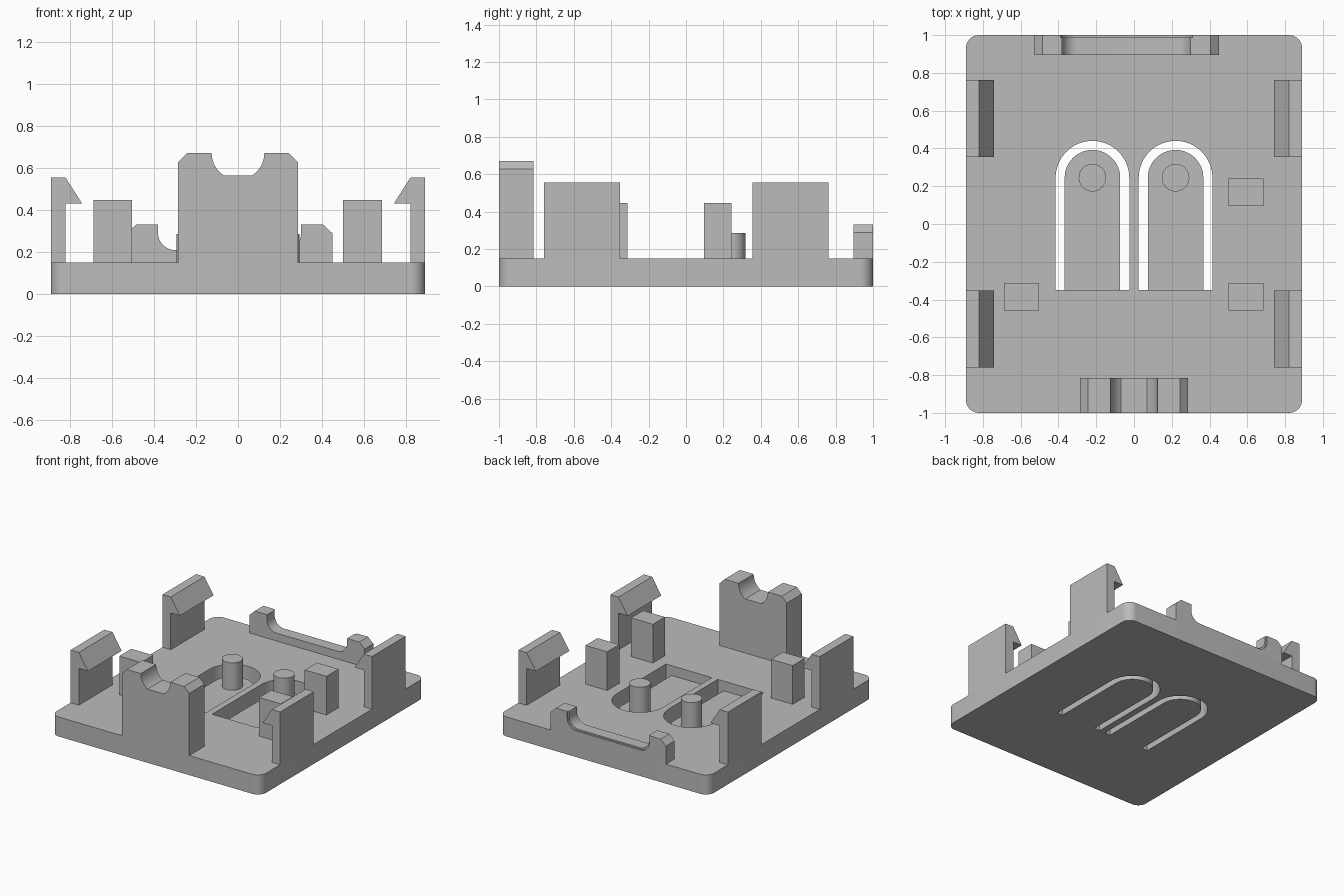
import bpy, bmesh, math
from mathutils import Vector

cube = bpy.data.objects.get("Cube")
if cube:
    bpy.data.objects.remove(cube, do_unlink=True)

grey = bpy.data.materials.new("plain grey")
grey.use_nodes = True
GREY = (0.5, 0.5, 0.5, 1)
grey.diffuse_color = GREY
grey.node_tree.nodes["Principled BSDF"].inputs["Base Color"].default_value = GREY

BASE_TOP = 0.15
TONGUE_TOP = 0.075


def arc(cx, cy, r, start, end, steps=16):
    """Points on an arc, angles in degrees."""
    angles = [math.radians(start + (end - start) * i / steps) for i in range(steps + 1)]
    return [(cx + r * math.cos(a), cy + r * math.sin(a)) for a in angles]


def prism(name, outline, low, high, upright=False):
    """Extrude an outline: xy along z, or (upright) xz along y."""
    bm = bmesh.new()
    place = (lambda p: (p[0], low, p[1])) if upright else (lambda p: (p[0], p[1], low))
    face = bm.faces.new([bm.verts.new(place(p)) for p in outline])
    step = Vector((0, high - low, 0)) if upright else Vector((0, 0, high - low))
    new = bmesh.ops.extrude_face_region(bm, geom=[face])["geom"]
    bmesh.ops.translate(bm, vec=step, verts=[v for v in new if isinstance(v, bmesh.types.BMVert)])
    bmesh.ops.recalc_face_normals(bm, faces=bm.faces)
    mesh = bpy.data.meshes.new(name)
    bm.to_mesh(mesh)
    bm.free()
    mesh.materials.append(grey)
    obj = bpy.data.objects.new(name, mesh)
    bpy.context.collection.objects.link(obj)
    return obj


def smooth(obj):
    bpy.ops.object.select_all(action="DESELECT")
    obj.select_set(True)
    bpy.context.view_layer.objects.active = obj
    bpy.ops.object.shade_smooth_by_angle(angle=math.radians(30))


def arch(cx, r):
    """Straight-sided outline with a round far end."""
    return [(cx - r, -0.35), (cx + r, -0.35)] + arc(cx, 0.245, r, 0, 180, 32)


def box(name, x0, x1, y0, y1, top):
    return prism(name, [(x0, y0), (x1, y0), (x1, y1), (x0, y1)], BASE_TOP, top)


# Base plate with rounded corners
R = 0.07
corners = []
for sx, sy, start in ((1, 1, 0), (-1, 1, 90), (-1, -1, 180), (1, -1, 270)):
    corners += arc(sx * (0.89 - R), sy * (1 - R), R, start, start + 90, 10)
base = prism("base_plate", corners, 0, BASE_TOP)

# Two arched openings through the plate
for cx in (-0.22, 0.22):
    cutter = prism("opening_cutter", arch(cx, 0.195), -0.1, 0.3)
    cutter.hide_render = True
    mod = base.modifiers.new("opening", "BOOLEAN")
    mod.operation, mod.solver, mod.object = "DIFFERENCE", "EXACT", cutter
    bpy.context.view_layer.objects.active = base
    bpy.ops.object.modifier_apply(modifier=mod.name)
    bpy.data.objects.remove(cutter, do_unlink=True)
smooth(base)

# Thin spring tongues, each with a round pin
for side, cx in (("right", -0.22), ("left", 0.22)):
    smooth(prism(side + "_tongue", arch(cx, 0.147), 0, TONGUE_TOP))
    smooth(prism(side + "_pin", arc(cx, 0.245, 0.073, 0, 360, 32)[:-1], TONGUE_TOP, 0.285))

# Hooked snap clips on both sides
hook = [(0.89, BASE_TOP), (0.89, 0.555), (0.82, 0.555), (0.742, 0.432), (0.82, 0.432), (0.82, BASE_TOP)]
for side, s in (("right", -1), ("left", 1)):
    for end, y in (("front", -0.76), ("back", 0.355)):
        prism(f"{end}_{side}_clip", [(s * x, z) for x, z in hook], y, y + 0.408, True)

# Support posts
box("back_left_post", 0.5, 0.685, 0.095, 0.242, 0.447)
box("front_left_post", 0.5, 0.685, -0.458, -0.312, 0.447)
box("front_right_post", -0.688, -0.503, -0.458, -0.312, 0.447)

# Tall front cradle with a round notch, flat at the bottom
notch = arc(0, 0.67, 0.125, 180, 237, 12)
half = [(-0.285, BASE_TOP), (-0.285, 0.627), (-0.243, 0.67)] + notch
smooth(prism("front_cradle", half + [(-x, z) for x, z in reversed(half)], -1, -0.815, True))


# Low, wide back cradle; its notch is slightly wider at the rear face
def back_cradle(name, grow, y0, y1):
    mid = -0.04
    r = 0.08
    cx = -0.34 - grow + r
    side = [(-0.49, BASE_TOP), (-0.49, 0.288), (-0.445, 0.33), (-0.34 - grow, 0.33)]
    side += arc(cx, 0.21 - grow + r, r, 180, 270, 12)
    outline = side + [(-x, z) for x, z in reversed(side)]
    smooth(prism(name, [(x + mid, z) for x, z in outline], y0, y1, True))


back_cradle("back_cradle", 0, 0.895, 0.987)
back_cradle("back_cradle_rim", 0.01, 0.987, 1)
